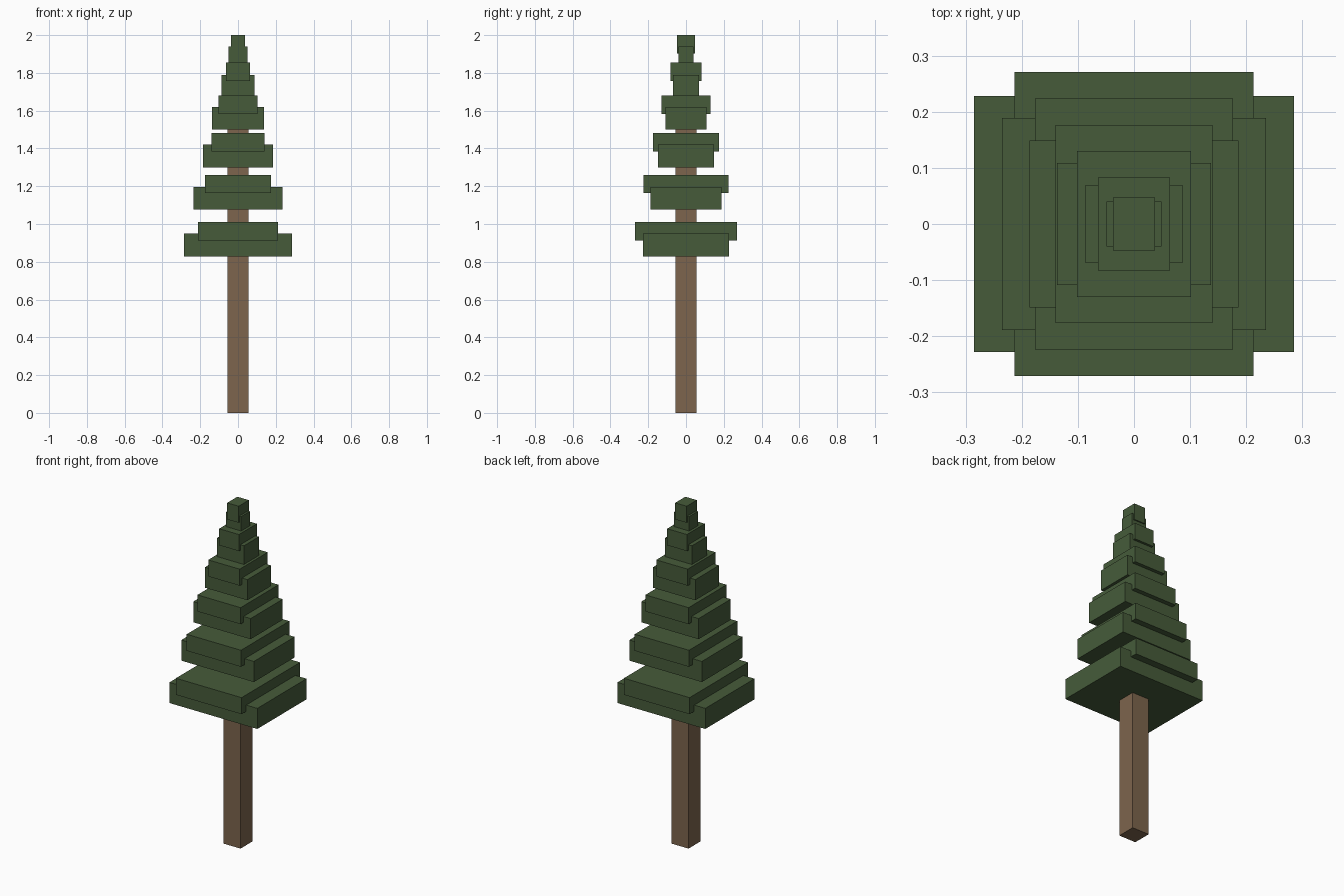
import bpy

cube = bpy.data.objects.get("Cube")
if cube:
    bpy.data.objects.remove(cube, do_unlink=True)


def make_material(name, colour):
    mat = bpy.data.materials.new(name)
    mat.use_nodes = True
    mat.diffuse_color = (*colour, 1)
    bsdf = next(n for n in mat.node_tree.nodes if n.type == 'BSDF_PRINCIPLED')
    bsdf.inputs["Base Color"].default_value = (*colour, 1)
    return mat


def box(name, hx, hy, z0, z1, mat):
    """Box centred on the trunk axis, from half sizes and a height range."""
    bpy.ops.mesh.primitive_cube_add(size=2)
    obj = bpy.context.object
    obj.name = name
    for v in obj.data.vertices:
        v.co.x *= hx
        v.co.y *= hy
        v.co.z = z1 if v.co.z > 0 else z0
    obj.data.materials.append(mat)
    return obj


bark = make_material("bark brown", (0.205, 0.130, 0.074))
needles = make_material("needle green", (0.061, 0.105, 0.042))

box("trunk", 0.055, 0.055, 0, 1.56, bark)

# Each tier: a slab wide in x, with a slab deep in y overlapping its top
# (lower half x, half y, top z; upper half x, half y, top z)
tiers = [
    (0.285, 0.228, 0.95, 0.213, 0.271, 1.01),
    (0.235, 0.189, 1.197, 0.176, 0.224, 1.26),
    (0.186, 0.149, 1.42, 0.140, 0.176, 1.482),
    (0.137, 0.109, 1.62, 0.102, 0.130, 1.68),
    (0.087, 0.069, 1.79, 0.064, 0.083, 1.855),
    (0.049, 0.040, 1.94, 0.037, 0.047, 2.0),
]
for i, (lx, ly, lz, ux, uy, uz) in enumerate(tiers, 1):
    box(f"lower_branches_{i}", lx, ly, lz - 0.121, lz, needles)
    box(f"upper_branches_{i}", ux, uy, uz - 0.097, uz, needles)
